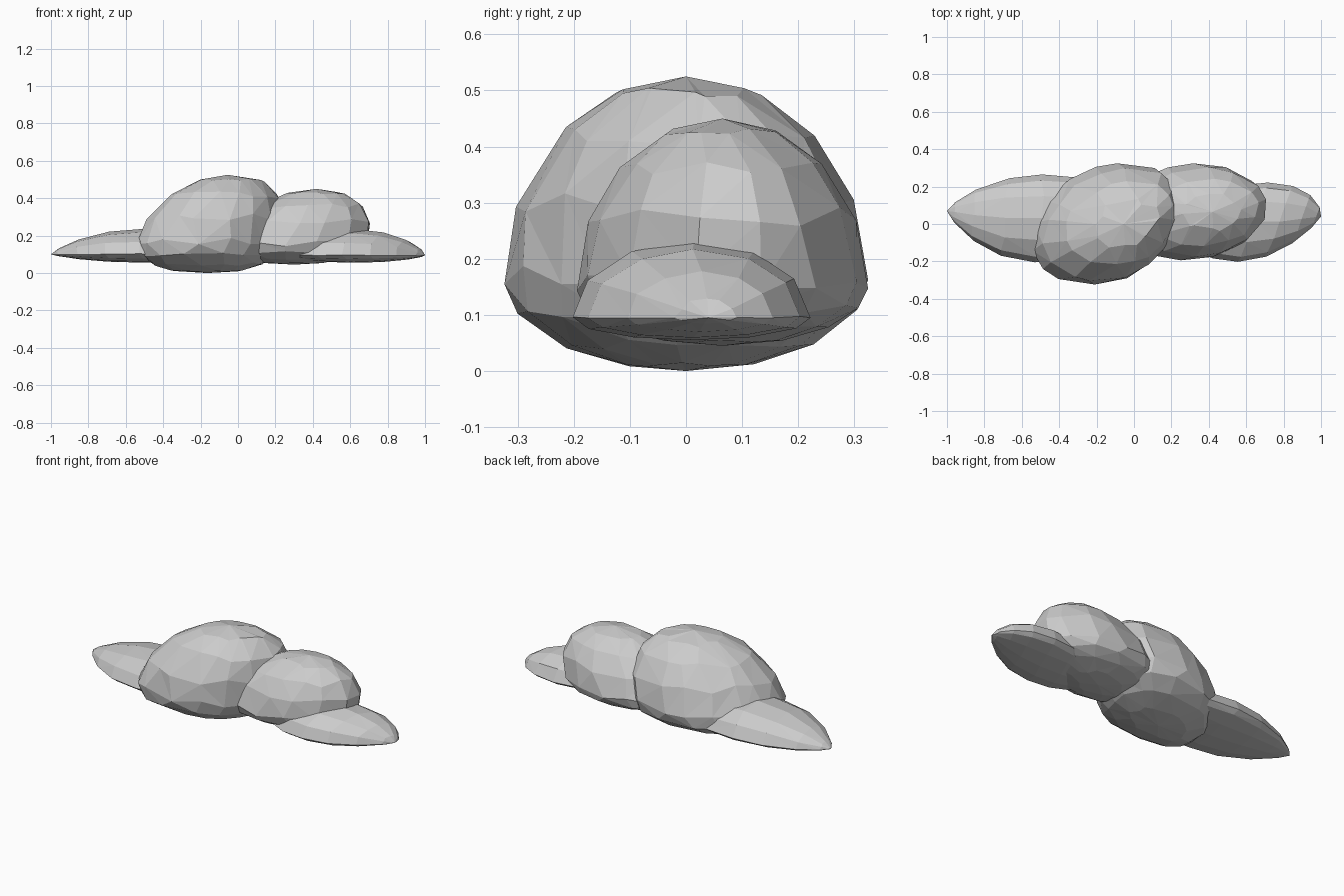
import bpy, bmesh, math, random
from mathutils import Vector, Matrix

if "Cube" in bpy.data.objects:
    bpy.data.objects.remove(bpy.data.objects["Cube"])

random.seed(4)


def puff(name, centre, rx, ry, up, down, skew=0.0, lean=0.0, tip=None, power=0.5,
         tip_shift=0.0, segs=14, bulge=1.0):
    """Faceted lump: domed above the widest level, shallow below.
    skew slides x with y, lean slides x with height, tip=+1/-1 makes a pointed x end,
    bulge below 1 fills out the right end and the underside."""
    bm = bmesh.new()
    bmesh.ops.create_uvsphere(bm, u_segments=segs, v_segments=8, radius=1.0)
    if tip:
        bmesh.ops.rotate(bm, verts=bm.verts, cent=(0, 0, 0),
                         matrix=Matrix.Rotation(math.pi / 2, 3, 'Y'))
    jitter = 0.025 if tip else 0.07
    for v in bm.verts:
        p = v.co.copy()
        if len(v.link_edges) < segs:
            # slide points along the surface for irregular facets
            p += Vector([random.uniform(-jitter, jitter) for _ in range(3)])
            p.normalize()
        x, y, z = p
        shift = 0.0
        if tip and x * tip > 0:
            # narrow the cross-section towards the pointed end
            k = max(0.0, 1 - x * x) ** (power - 0.5)
            y, z = y * k, z * k
            shift = tip_shift * x * x
        if x > 0 or z < -0.1:
            x = math.copysign(abs(x) ** bulge, x)
        v.co = (centre[0] + x * rx + skew * y * ry + lean * max(z, 0),
                centre[1] + y * ry + shift,
                centre[2] + z * (up if z > 0 else down))
    bmesh.ops.triangulate(bm, faces=bm.faces)
    bmesh.ops.recalc_face_normals(bm, faces=bm.faces)
    me = bpy.data.meshes.new(name)
    bm.to_mesh(me)
    bm.free()
    ob = bpy.data.objects.new(name, me)
    bpy.context.collection.objects.link(ob)
    return ob


# two tall round lumps in the middle
puff("main_puff", (-0.165, 0.0, 0.165), 0.375, 0.325, 0.36, 0.165,
     skew=0.29, lean=0.11, segs=16, bulge=0.75)
puff("second_puff", (0.30, 0.065, 0.15), 0.395, 0.26, 0.30, 0.105, skew=0.14, lean=0.12)

# low pointed lumps at both ends
puff("left_wisp", (-0.5, 0.03, 0.10), 0.50, 0.235, 0.137, 0.045,
     skew=0.08, tip=-1, power=0.8, tip_shift=0.04, segs=12)
puff("right_wisp", (0.64, 0.01, 0.095), 0.36, 0.212, 0.137, 0.04,
     skew=0.38, tip=1, power=0.72, tip_shift=0.03, segs=12)
